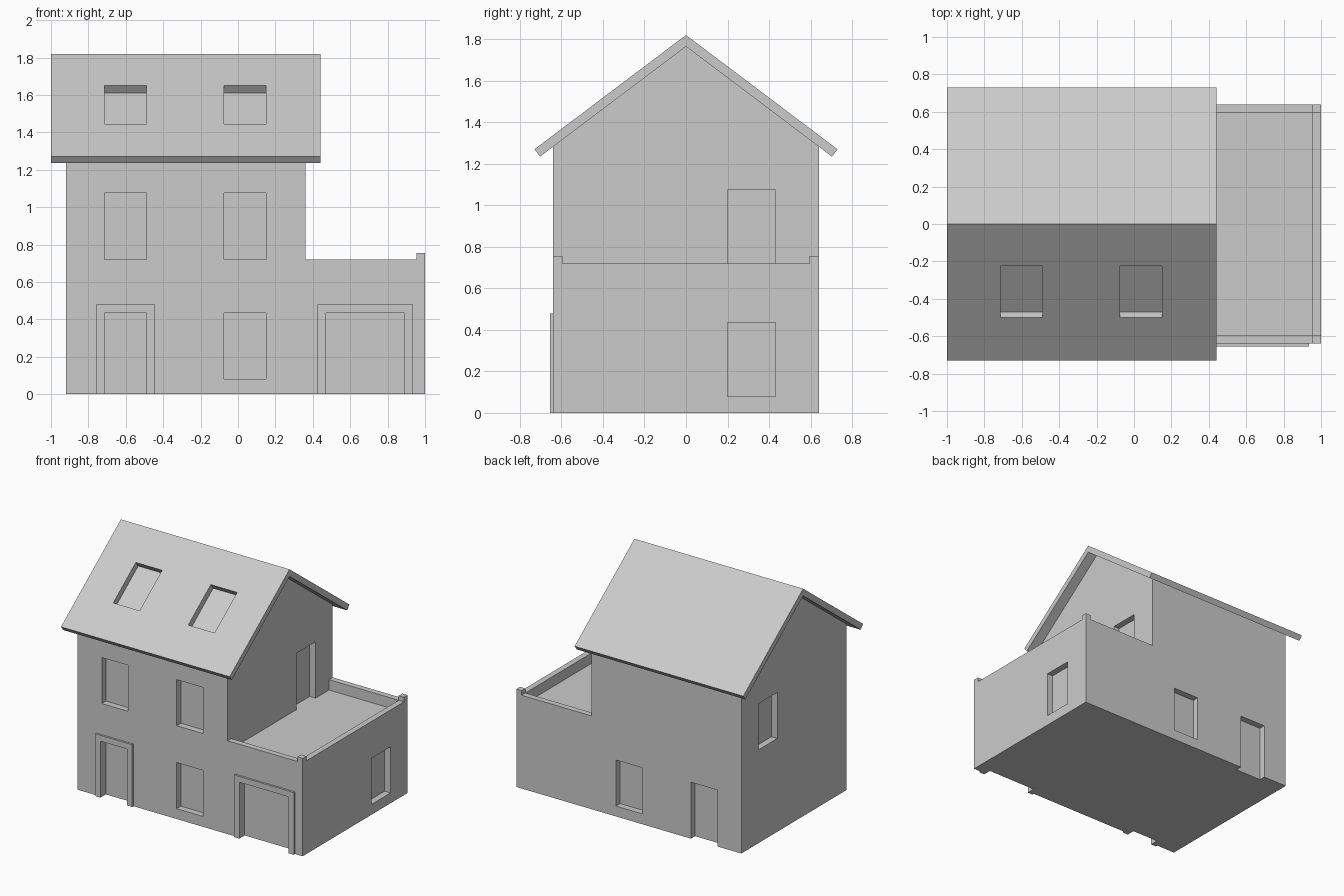
import bpy, bmesh, math
from mathutils import Matrix

if "Cube" in bpy.data.objects:
    bpy.data.objects.remove(bpy.data.objects["Cube"])

DEPTH = 0.05                      # recess depth of all openings
SLOPE = 0.753                     # roof pitch (rise / run)
WX = [(-0.715, -0.49), (-0.075, 0.15)]   # window columns
WY = (0.20, 0.43)                 # side openings
DOOR, LOW, HIGH = (-0.1, 0.435), (0.08, 0.435), (0.72, 1.075)


def prism(name, pts, axis, a, b):
    """Extrude a 2D profile along x (pts = y,z) or y (pts = x,z)."""
    bm = bmesh.new()
    to3 = (lambda p: (a, p[0], p[1])) if axis == 'x' else (lambda p: (p[0], a, p[1]))
    face = bm.faces.new([bm.verts.new(to3(p)) for p in pts])
    ext = bmesh.ops.extrude_face_region(bm, geom=[face])
    vs = [v for v in ext['geom'] if isinstance(v, bmesh.types.BMVert)]
    bmesh.ops.translate(bm, verts=vs, vec=(b - a, 0, 0) if axis == 'x' else (0, b - a, 0))
    bmesh.ops.recalc_face_normals(bm, faces=bm.faces)
    me = bpy.data.meshes.new(name)
    bm.to_mesh(me)
    bm.free()
    ob = bpy.data.objects.new(name, me)
    bpy.context.collection.objects.link(ob)
    return ob


def box(name, x, y, z):
    return prism(name, [(y[0], z[0]), (y[1], z[0]), (y[1], z[1]), (y[0], z[1])], 'x', *x)


def boolean(target, tool, op='DIFFERENCE', keep=False):
    m = target.modifiers.new('bool', 'BOOLEAN')
    m.operation, m.solver, m.object = op, 'EXACT', tool
    bpy.context.view_layer.objects.active = target
    bpy.ops.object.modifier_apply(modifier=m.name)
    if not keep:
        bpy.data.objects.remove(tool)


# house walls with gables, joined to the low side wing
eave = 1.765 - SLOPE * 0.64
walls = prism('walls', [(-0.64, 0), (0.64, 0), (0.64, eave), (0, 1.765), (-0.64, eave)],
              'x', -0.92, 0.36)
wing = box('wing', (0.36, 1.0), (-0.64, 0.64), (0, 0.72))
boolean(wing, box('terrace_cut', (0.3, 0.955), (-0.595, 0.595), (0.64, 0.9)))
boolean(walls, wing, 'UNION')

# front and back openings
front, back = (-0.8, -0.64 + DEPTH), (0.64 - DEPTH, 0.8)
cuts = [(WX[0], front, DOOR), (WX[1], front, LOW), ((0.47, 0.89), front, DOOR),
        (WX[0], front, HIGH), (WX[1], front, HIGH),
        (WX[0], back, DOOR), (WX[1], back, LOW)]
# side openings: wing window, terrace door, left upper window
cuts += [((1 - DEPTH, 1.1), WY, LOW), ((0.36 - DEPTH, 0.45), WY, (0.64, 1.075)),
         ((-1.0, -0.92 + DEPTH), WY, HIGH)]
for c in cuts:
    boolean(walls, box('opening_cut', *c))

# roof slab
roof = prism('roof', [(0, 1.82), (0.73, 1.27), (0.703, 1.235), (0, 1.765),
                      (-0.703, 1.235), (-0.73, 1.27)], 'x', -1.0, 0.44)

# skylights sunk through the front slope
half = 0.1375 * math.hypot(1, SLOPE)
for x in WX:
    cut = box('skylight_cut', x, (-half, half), (-DEPTH, DEPTH))
    cut.data.transform(Matrix.Translation((0, -0.3625, 1.82 - SLOPE * 0.3625))
                       @ Matrix.Rotation(math.atan(SLOPE), 4, 'X'))
    boolean(roof, cut, keep=True)
    boolean(walls, cut)

# corner posts on the parapet
for name, y in (('front_post', (-0.64, -0.595)), ('back_post', (0.595, 0.64))):
    box(name, (0.955, 1.0), y, (0.72, 0.755))

# raised surrounds of the front door and garage door
for name, o, i in (('front_door_surround', (-0.76, -0.445), WX[0]),
                   ('garage_door_surround', (0.425, 0.935), (0.47, 0.89))):
    prism(name, [(o[0], 0), (o[0], 0.48), (o[1], 0.48), (o[1], 0),
                 (i[1], 0), (i[1], 0.435), (i[0], 0.435), (i[0], 0)], 'y', -0.655, -0.64)
